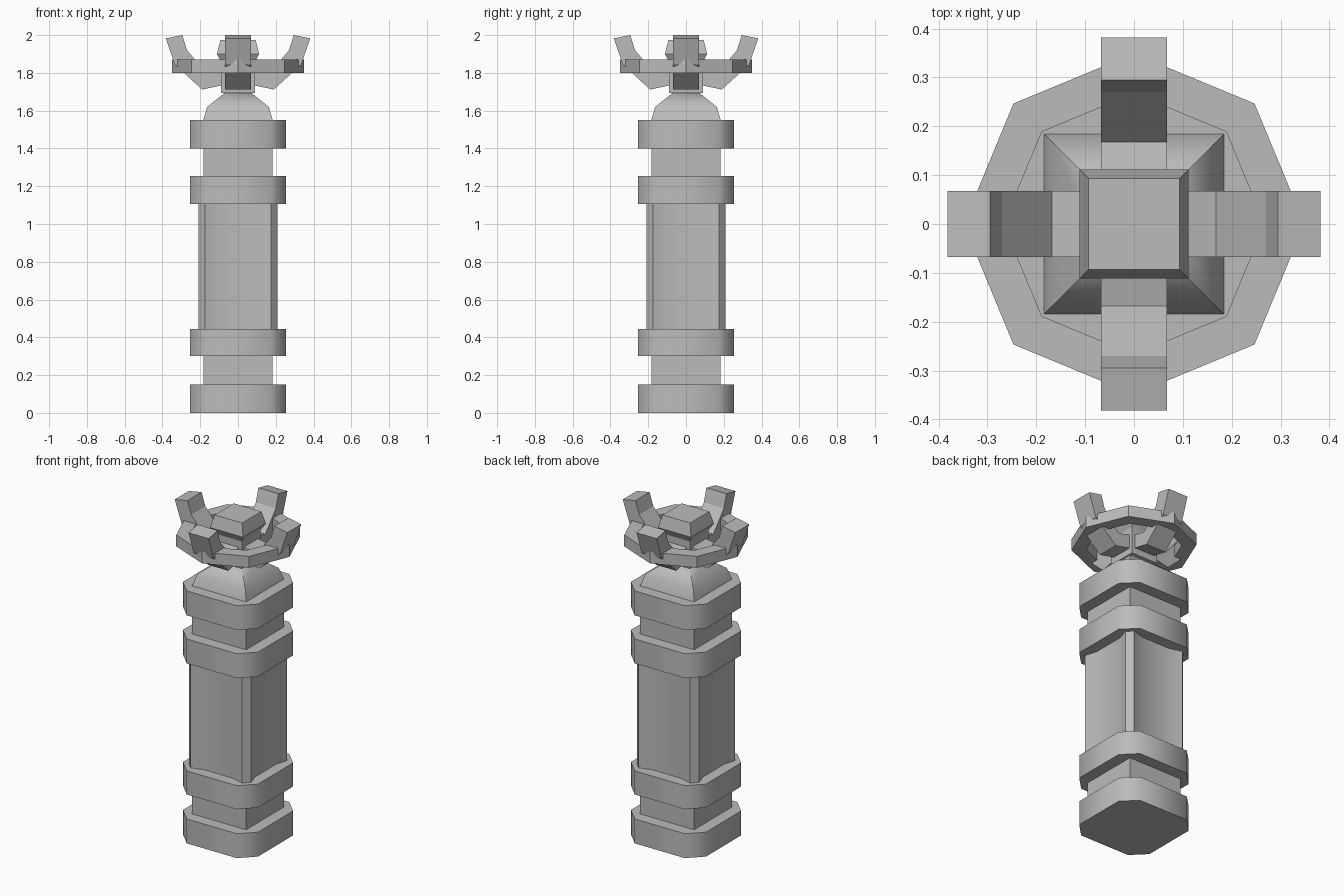
import bpy
import bmesh
import math
from mathutils import Matrix, Vector

default = bpy.data.objects.get("Cube")
if default:
    bpy.data.objects.remove(default, do_unlink=True)

GREY = (0.5, 0.5, 0.5, 1.0)
stone = bpy.data.materials.new("grey_stone")
stone.use_nodes = True
stone.diffuse_color = GREY
stone.node_tree.nodes["Principled BSDF"].inputs["Base Color"].default_value = GREY


def finish(name, bm, smooth=None):
    """Turn a bmesh into a named object."""
    bmesh.ops.recalc_face_normals(bm, faces=bm.faces)
    mesh = bpy.data.meshes.new(name)
    bm.to_mesh(mesh)
    bm.free()
    mesh.materials.append(stone)
    obj = bpy.data.objects.new(name, mesh)
    bpy.context.collection.objects.link(obj)
    if smooth:
        bpy.ops.object.select_all(action="DESELECT")
        obj.select_set(True)
        bpy.context.view_layer.objects.active = obj
        bpy.ops.object.shade_smooth_by_angle(angle=math.radians(smooth))
    return obj


def loft(name, rings, smooth=None):
    """Join closed outlines in order and cap both ends."""
    bm = bmesh.new()
    loops = [[bm.verts.new(p) for p in ring] for ring in rings]
    n = len(loops[0])
    for a, b in zip(loops, loops[1:]):
        for i in range(n):
            j = (i + 1) % n
            bm.faces.new((a[i], a[j], b[j], b[i]))
    bm.faces.new(loops[0])
    bm.faces.new(loops[-1])
    return finish(name, bm, smooth)


def four_fold(side, z):
    """Repeat the points of one side around the z axis."""
    return [Matrix.Rotation(k * math.pi / 2, 3, "Z") @ Vector((x, y, z))
            for k in range(4) for x, y in side]


def prism(name, side, z0, z1, smooth=None):
    return loft(name, [four_fold(side, z0), four_fold(side, z1)], smooth)


def square_stack(name, profile, smooth=None):
    return loft(name, [four_fold([(h, -h)], z) for h, z in profile], smooth)


# Chamfered bands
H, C = 0.255, 0.085
band_side = [(H, C - H), (H, H - C)]
for name, z0, z1 in (("base_band", 0, 0.15), ("lower_band", 0.3, 0.445),
                     ("upper_band", 1.105, 1.255), ("top_band", 1.4, 1.55)):
    prism(name, band_side, z0, z1, 50)

# Square necks between the bands
for name, z0, z1 in (("lower_neck", 0.15, 0.3), ("upper_neck", 1.255, 1.4)):
    prism(name, [(0.183, -0.183)], z0, z1)

# Shaft with raised corners
shaft_side = [(0.21, -0.175), (0.187, -0.1), (0.187, 0.1), (0.21, 0.175)]
prism("shaft", shaft_side, 0.445, 1.105, 50)

# Curved roof, post and faceted cap
square_stack("roof", [(0.184, 1.55), (0.163, 1.62), (0.07, 1.695)], 50)
square_stack("post", [(0.09, 1.693), (0.09, 1.86)])
square_stack("cap", [(0.09, 1.86), (0.112, 1.9), (0.093, 1.975)])

# Eight-sided ring
bm = bmesh.new()
section = [(0.267, 1.8), (0.349, 1.8), (0.349, 1.87), (0.267, 1.87)]
cols = [[bm.verts.new((r * math.cos(a), r * math.sin(a), z)) for r, z in section]
        for a in (k * math.pi / 4 for k in range(8))]
for k in range(8):
    a, b = cols[k], cols[(k + 1) % 8]
    for i in range(4):
        j = (i + 1) % 4
        bm.faces.new((a[i], b[i], b[j], a[j]))
finish("ring", bm)

# Four upturned arms
arm_profile = [(0.08, 1.735), (0.19, 1.712), (0.335, 1.845), (0.382, 1.983),
               (0.295, 2.0), (0.27, 1.92), (0.168, 1.8), (0.08, 1.82)]
W = 0.068
for k, name in enumerate(("left_arm", "back_arm", "right_arm", "front_arm")):
    turn = Matrix.Rotation(k * math.pi / 2, 3, "Z")
    loft(name, [[turn @ Vector((r, y, z)) for r, z in arm_profile] for y in (-W, W)])
